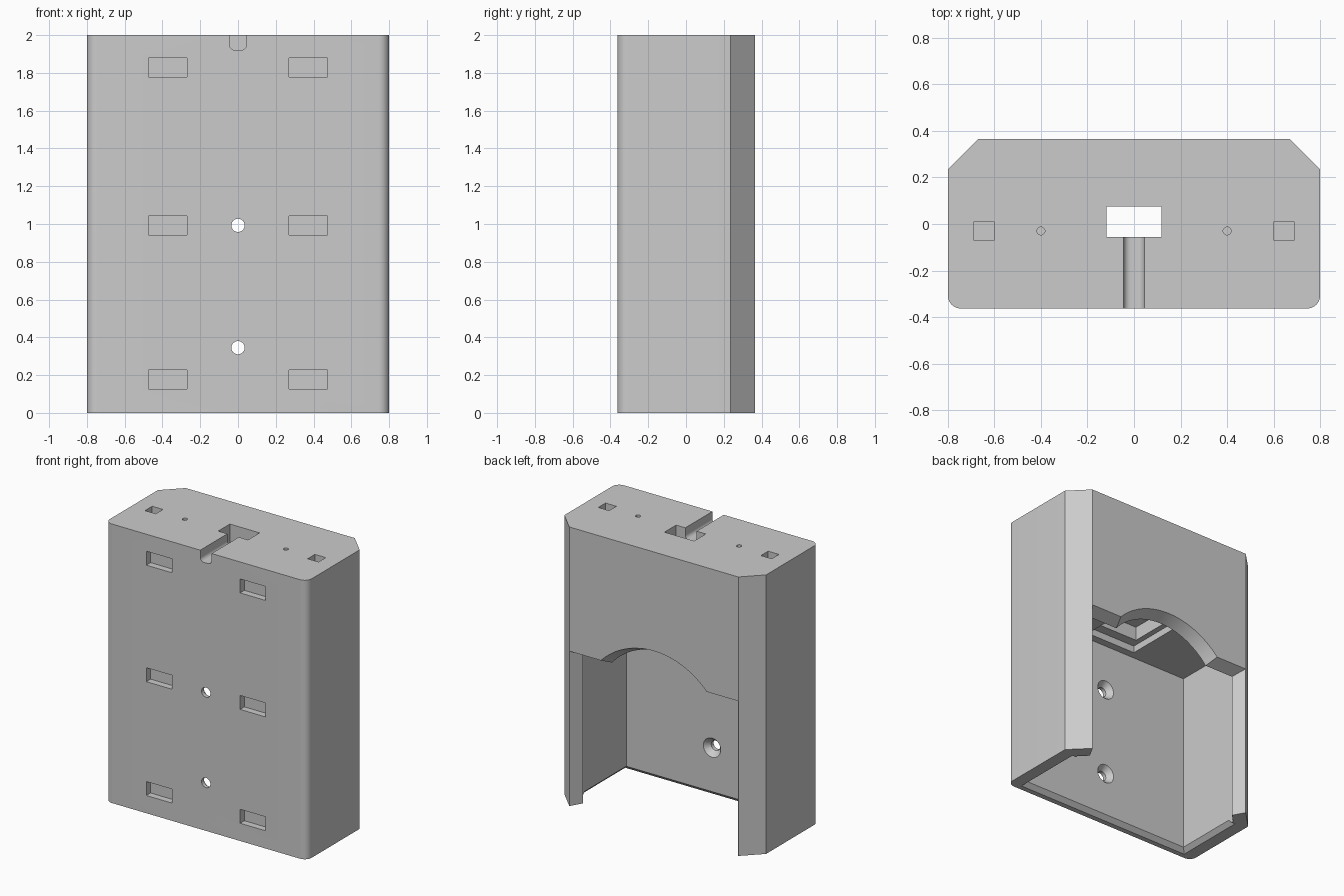
import bpy, bmesh, math

old = bpy.data.objects.get("Cube")
if old:
    bpy.data.objects.remove(old, do_unlink=True)

grey = bpy.data.materials.new("plain grey")
grey.use_nodes = True
colour = (0.6, 0.6, 0.6, 1)
grey.diffuse_color = colour
grey.node_tree.nodes["Principled BSDF"].inputs["Base Color"].default_value = colour


def loft(name, ring_a, ring_b):
    """Closed solid between two matching rings of points."""
    bm = bmesh.new()
    a = [bm.verts.new(p) for p in ring_a]
    b = [bm.verts.new(p) for p in ring_b]
    bm.faces.new(a)
    bm.faces.new(b)
    n = len(a)
    for i in range(n):
        j = (i + 1) % n
        bm.faces.new((a[i], a[j], b[j], b[i]))
    bmesh.ops.recalc_face_normals(bm, faces=bm.faces)
    mesh = bpy.data.meshes.new(name)
    bm.to_mesh(mesh)
    bm.free()
    ob = bpy.data.objects.new(name, mesh)
    bpy.context.collection.objects.link(ob)
    ob.data.materials.append(grey)
    return ob


def upright(name, outline, z0, z1):
    return loft(name, [(x, y, z0) for x, y in outline], [(x, y, z1) for x, y in outline])


def rect(cx, cy, hx, hy):
    return [(cx - hx, cy - hy), (cx + hx, cy - hy), (cx + hx, cy + hy), (cx - hx, cy + hy)]


def arc(cx, cy, r, start, end, n):
    return [(cx + r * math.cos(math.radians(start + (end - start) * i / n)),
             cy + r * math.sin(math.radians(start + (end - start) * i / n))) for i in range(n + 1)]


def circle(cx, cy, r, n=32):
    return arc(cx, cy, r, 0, 360, n)[:-1]


def cut(cutter):
    mod = body.modifiers.new("cut", "BOOLEAN")
    mod.operation = "DIFFERENCE"
    mod.solver = "EXACT"
    mod.object = cutter
    bpy.context.view_layer.objects.active = body
    bpy.ops.object.modifier_apply(modifier=mod.name)
    bpy.data.objects.remove(cutter, do_unlink=True)


# Housing: rounded front corners, chamfered back corners
R = 0.055
outline = arc(-0.8 + R, -0.363 + R, R, 180, 270, 8) + arc(0.8 - R, -0.363 + R, R, 270, 360, 8)
outline += [(0.8, 0.235), (0.67, 0.365), (-0.67, 0.365), (-0.8, 0.235)]
body = upright("holder_body", outline, 0, 2)

# Inner cavity, open below, with a bevelled bottom rim
cavity = [(-0.68, -0.295), (0.68, -0.295), (0.68, 0.22), (0.62, 0.28), (-0.62, 0.28), (-0.68, 0.22)]
cut(upright("cavity_cutter", cavity, -0.1, 1.33))
cut(loft("rim_cutter",
         [(x, y, -0.01) for x, y in rect(0, -0.06, 0.72, 0.275)],
         [(x, y, 0.03) for x, y in rect(0, -0.06, 0.68, 0.235)]))


# Flared back opening with an arched top
def mouth(t):
    y, w = 0.28 + 0.085 * t, 0.62 + 0.048 * t
    base, half, rise = 1.07 + 0.04 * t, 0.39 + 0.03 * t, 0.18
    r = (half * half + rise * rise) / (2 * rise)
    a = math.degrees(math.asin(half / r))
    pts = [(-w, -0.1), (w, -0.1), (w, base)]
    pts += arc(0, base + rise - r, r, 90 - a, 90 + a, 32) + [(-w, base)]
    return [(x, y, z) for x, z in pts]


cut(loft("mouth_cutter", mouth(-0.2), mouth(1.2)))

# Stepped plug passage through the top, and the cable slot to the front
for hx, hy, z0, z1 in ((0.2, 0.25, 1.2, 1.38), (0.16, 0.18, 1.3, 1.48), (0.118, 0.066, 1.4, 2.1)):
    cut(upright("passage_cutter", rect(0, 0.01, hx, hy), z0, z1))
slot = arc(-0.015, 1.95, 0.03, 180, 270, 6) + arc(0.015, 1.95, 0.03, 270, 360, 6)
slot += [(0.045, 2.1), (-0.045, 2.1)]
cut(loft("slot_cutter", [(x, -0.5, z) for x, z in slot], [(x, 0, z) for x, z in slot]))

# Square sockets and pin holes in the top
for s in (-1, 1):
    cut(upright("socket_cutter", rect(s * 0.645, -0.03, 0.043, 0.041), 1.94, 2.1))
    cut(upright("pin_cutter", circle(s * 0.4, -0.03, 0.017, 20), 1.9, 2.1))
    # Shallow rectangular pockets in the front
    for z in (0.177, 0.993, 1.828):
        p = rect(s * 0.372, z, 0.101, 0.05)
        cut(loft("pocket_cutter", [(x, -0.5, v) for x, v in p], [(x, -0.315, v) for x, v in p]))

# Screw holes, countersunk on the inside
for z in (0.345, 0.993):
    c = circle(0, z, 0.035)
    cut(loft("screw_cutter", [(x, -0.5, v) for x, v in c], [(x, -0.2, v) for x, v in c]))
    big = circle(0, z, 0.073)
    cut(loft("countersink_cutter", [(x, -0.335, v) for x, v in c], [(x, -0.29, v) for x, v in big]))

bpy.ops.object.select_all(action="DESELECT")
body.select_set(True)
bpy.context.view_layer.objects.active = body
bpy.ops.object.shade_smooth_by_angle(angle=math.radians(30))
